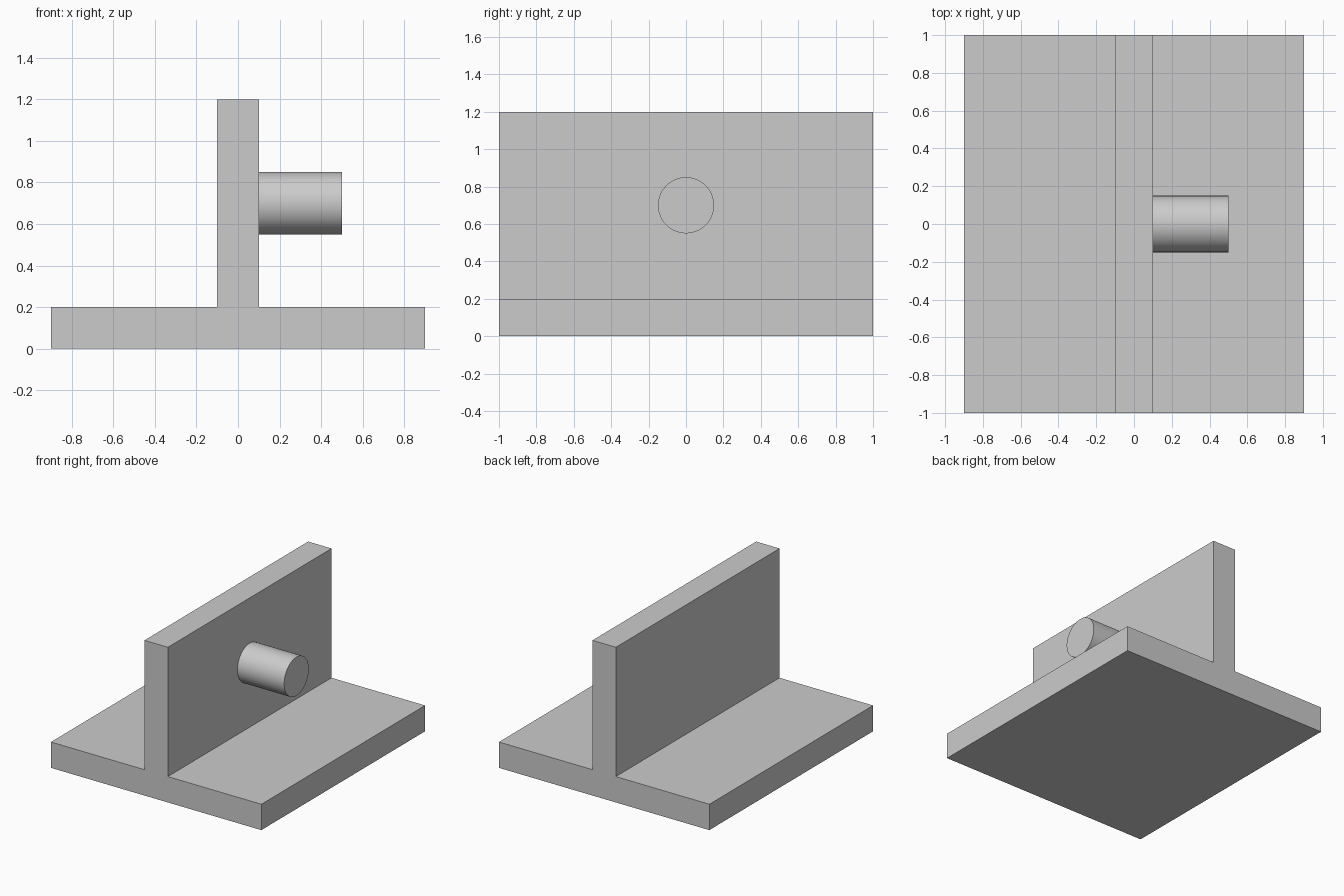
import bpy
import bmesh
from math import pi
from mathutils import Matrix, Vector

default_cube = bpy.data.objects.get("Cube")
if default_cube:
    bpy.data.objects.remove(default_cube, do_unlink=True)

BASE_HALF_WIDTH, BASE_TOP = 0.9, 0.2
WALL_HALF_WIDTH, WALL_TOP = 0.1, 1.2
LENGTH = 2.0
PEG_RADIUS, PEG_LENGTH, PEG_HEIGHT = 0.15, 0.4, 0.7

grey = bpy.data.materials.new("light grey")
grey.use_nodes = True
grey.diffuse_color = (0.6, 0.6, 0.6, 1)
grey.node_tree.nodes["Principled BSDF"].inputs["Base Color"].default_value = (0.6, 0.6, 0.6, 1)


def add_part(name, bm):
    bmesh.ops.recalc_face_normals(bm, faces=bm.faces)
    mesh = bpy.data.meshes.new(name)
    bm.to_mesh(mesh)
    bm.free()
    mesh.materials.append(grey)
    obj = bpy.data.objects.new(name, mesh)
    bpy.context.collection.objects.link(obj)
    return obj


# Base plate and upright wall: one mirrored T profile, extruded front to back
half = [(BASE_HALF_WIDTH, 0), (BASE_HALF_WIDTH, BASE_TOP),
        (WALL_HALF_WIDTH, BASE_TOP), (WALL_HALF_WIDTH, WALL_TOP)]
profile = half + [(-x, z) for x, z in reversed(half)]
bm = bmesh.new()
face = bm.faces.new([bm.verts.new((x, -LENGTH / 2, z)) for x, z in profile])
extruded = bmesh.ops.extrude_face_region(bm, geom=[face], use_keep_orig=True)
bmesh.ops.translate(bm, vec=Vector((0, LENGTH, 0)),
                    verts=[v for v in extruded["geom"] if isinstance(v, bmesh.types.BMVert)])
add_part("base_and_wall", bm)

# Round peg standing out from the left face of the wall
bm = bmesh.new()
centre = Vector((WALL_HALF_WIDTH + PEG_LENGTH / 2, 0, PEG_HEIGHT))
bmesh.ops.create_cone(bm, cap_ends=True, segments=64, radius1=PEG_RADIUS, radius2=PEG_RADIUS,
                      depth=PEG_LENGTH,
                      matrix=Matrix.Translation(centre) @ Matrix.Rotation(pi / 2, 4, "Y"))
peg = add_part("peg", bm)
bpy.ops.object.select_all(action="DESELECT")
peg.select_set(True)
bpy.context.view_layer.objects.active = peg
bpy.ops.object.shade_smooth_by_angle()
